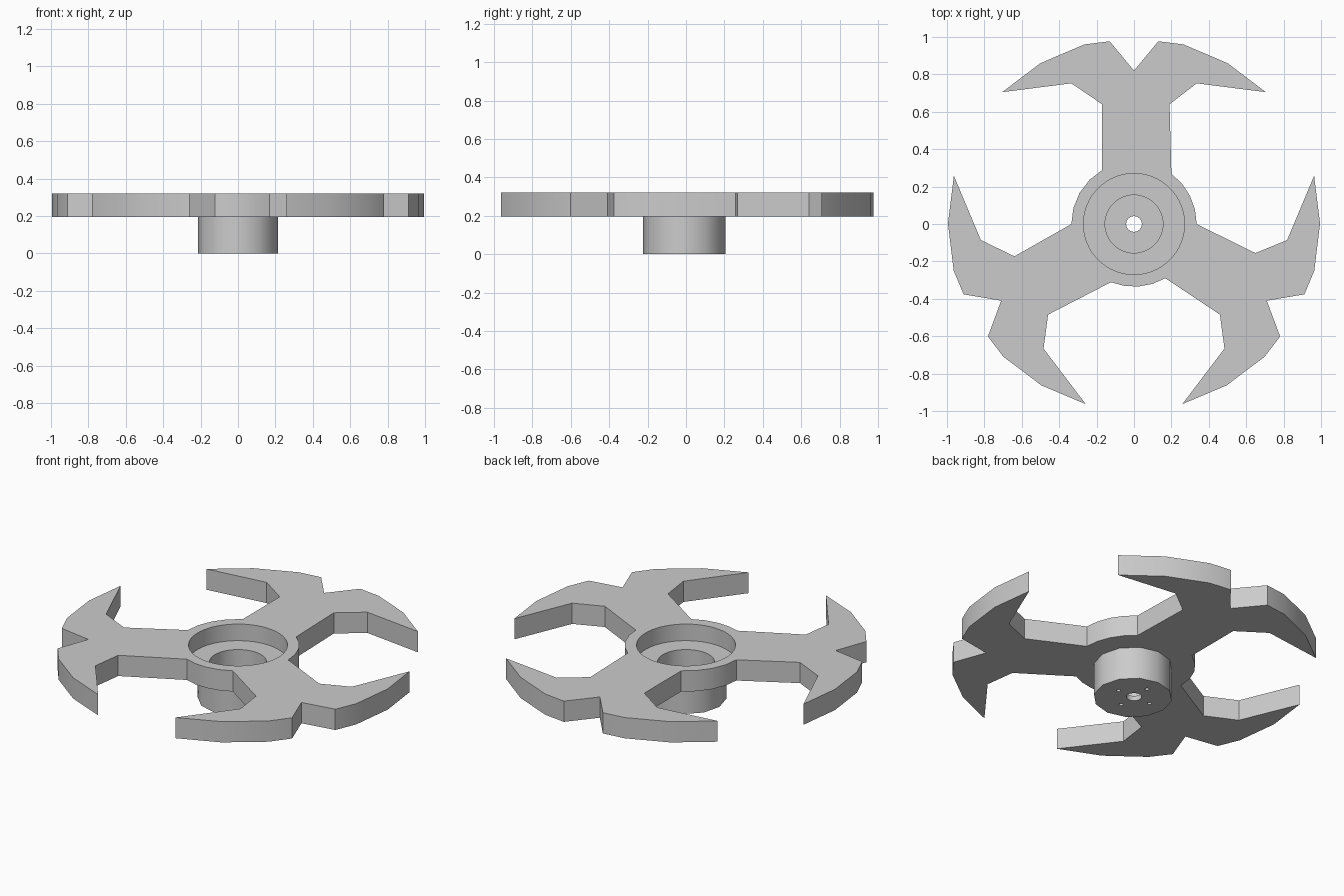
import bpy
import bmesh
from math import cos, sin, pi, atan2, radians
from mathutils import Matrix, Vector

cube = bpy.data.objects.get("Cube")
if cube:
    bpy.data.objects.remove(cube, do_unlink=True)

grey = bpy.data.materials.new("plain_grey")
grey.use_nodes = True
grey.diffuse_color = (0.6, 0.6, 0.6, 1)
grey.node_tree.nodes["Principled BSDF"].inputs["Base Color"].default_value = (0.6, 0.6, 0.6, 1)

PLATE_BOTTOM, PLATE_TOP = 0.195, 0.32
RECESS_FLOOR, BORE_FLOOR = 0.22, 0.03
DISC_RADIUS = 0.335


def prism(name, outline, bottom, top):
    """Extrude a flat counter-clockwise outline between two heights."""
    bm = bmesh.new()
    face = bm.faces.new([bm.verts.new((x, y, bottom)) for x, y in outline])
    new = bmesh.ops.extrude_face_region(bm, geom=[face])["geom"]
    verts = [v for v in new if isinstance(v, bmesh.types.BMVert)]
    bmesh.ops.translate(bm, verts=verts, vec=(0, 0, top - bottom))
    bmesh.ops.recalc_face_normals(bm, faces=bm.faces)
    mesh = bpy.data.meshes.new(name)
    bm.to_mesh(mesh)
    bm.free()
    mesh.materials.append(grey)
    obj = bpy.data.objects.new(name, mesh)
    bpy.context.collection.objects.link(obj)
    return obj


def circle(radius, sides, cx=0, cy=0):
    return [(cx + radius * cos(2 * pi * i / sides), cy + radius * sin(2 * pi * i / sides))
            for i in range(sides)]


def cut(obj, outline, bottom, top):
    """Subtract a prism from an object and keep the finished mesh."""
    cutter = prism("cutter", outline, bottom, top)
    cutter.hide_render = True
    mod = obj.modifiers.new("cut", "BOOLEAN")
    mod.operation, mod.solver, mod.object = "DIFFERENCE", "EXACT", cutter
    graph = bpy.context.evaluated_depsgraph_get()
    mesh = bpy.data.meshes.new_from_object(obj.evaluated_get(graph))
    obj.modifiers.clear()
    obj.data = mesh
    bpy.data.objects.remove(cutter, do_unlink=True)


def smooth(obj):
    bpy.ops.object.select_all(action="DESELECT")
    obj.select_set(True)
    bpy.context.view_layer.objects.active = obj
    bpy.ops.object.shade_smooth_by_angle(angle=radians(31))


# Forked claw: one half of the arm tip, from the shoulder to the notch
CLAW = [(0.335, 0.752), (0.705, 0.705), (0.5, 0.86), (0.265, 0.96), (0.13, 0.977)]


def arm(turn, root_right, shoulder_right, shoulder_left, root_left):
    right = [(root_right, (DISC_RADIUS ** 2 - root_right ** 2) ** 0.5), (shoulder_right, 0.64)]
    left = [(-shoulder_left, 0.64), (-root_left, (DISC_RADIUS ** 2 - root_left ** 2) ** 0.5)]
    pts = right + CLAW + [(0, 0.82)] + [(-x, y) for x, y in reversed(CLAW)] + left
    spin = Matrix.Rotation(radians(turn), 2)
    return [tuple(spin @ Vector(p)) for p in pts]


# Plate outline: three arms joined by faceted arcs of the central disc
arms = [arm(0, 0.2, 0.19, 0.17, 0.17),
        arm(120, 0.167, 0.17, 0.19, 0.208),
        arm(240, 0.167, 0.19, 0.19, 0.167)]
outline = []
for i, pts in enumerate(arms):
    outline += pts
    x0, y0 = pts[-1]
    x1, y1 = arms[(i + 1) % 3][0]
    start = atan2(y0, x0)
    sweep = (atan2(y1, x1) - start) % (2 * pi)
    for k in range(1, 4):
        a = start + sweep * k / 4
        outline.append((DISC_RADIUS * cos(a), DISC_RADIUS * sin(a)))

plate = prism("three_arm_plate", outline, PLATE_BOTTOM, PLATE_TOP)
cut(plate, circle(0.27, 64), RECESS_FLOOR, PLATE_TOP + 0.1)
cut(plate, circle(0.155, 48), 0, PLATE_TOP + 0.1)
smooth(plate)

# Hub below the plate, with bore, shaft hole and blind screw holes
hub = prism("hub", circle(0.215, 12, 0, -0.01), 0, PLATE_BOTTOM)
cut(hub, circle(0.155, 48), BORE_FLOOR, PLATE_TOP)
cut(hub, circle(0.042, 24), -0.1, PLATE_TOP)
for x, y in circle(0.11, 4):
    cut(hub, circle(0.012, 12, x, y), -0.1, 0.02)
smooth(hub)
